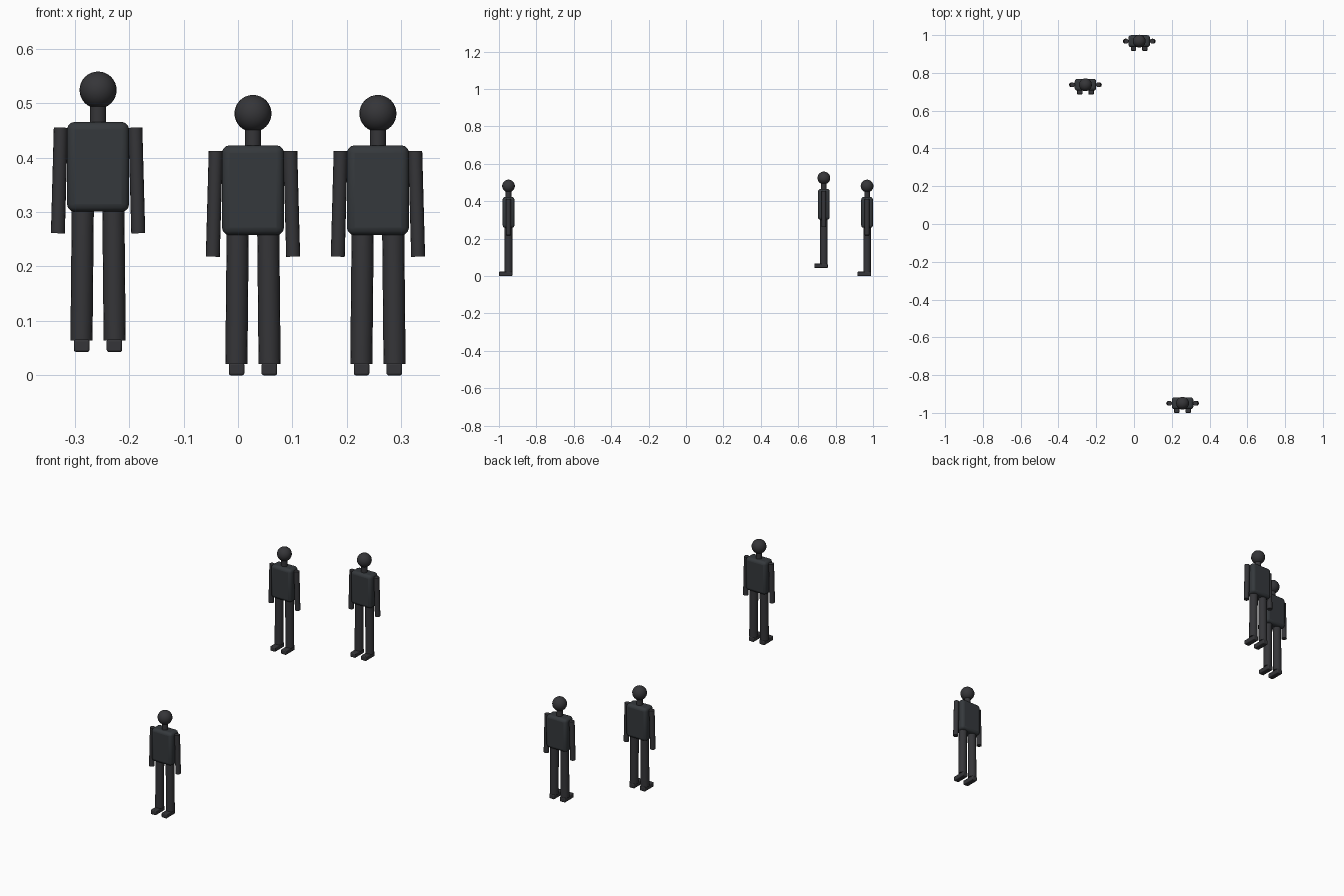
import bpy
from mathutils import Vector

if "Cube" in bpy.data.objects:
    bpy.data.objects.remove(bpy.data.objects["Cube"])


def material(name, rgb):
    m = bpy.data.materials.new(name)
    m.diffuse_color = (*rgb, 1)
    m.use_nodes = True
    m.node_tree.nodes["Principled BSDF"].inputs["Base Color"].default_value = m.diffuse_color
    return m


cloth = material("dark_cloth", (0.035, 0.04, 0.045))
dark = material("dark_grey", (0.036, 0.036, 0.04))


def finish(name, mat):
    ob = bpy.context.object
    ob.name = name
    ob.data.materials.append(mat)
    bpy.ops.object.shade_smooth_by_angle(angle=0.7)
    return ob


def rod(name, a, b, r):
    a, b = Vector(a), Vector(b)
    d = b - a
    bpy.ops.mesh.primitive_cylinder_add(
        vertices=16, radius=r, depth=d.length, location=(a + b) / 2,
        rotation=d.to_track_quat('Z', 'Y').to_euler())
    return finish(name, dark)


def rounded_box(name, centre, size, bevel, mat):
    bpy.ops.mesh.primitive_cube_add(size=1, location=centre)
    ob = bpy.context.object
    ob.scale = size
    bpy.ops.object.transform_apply(location=False, rotation=False, scale=True)
    mod = ob.modifiers.new("round", 'BEVEL')
    mod.width = bevel
    mod.segments = 3
    return finish(name, mat)


def figure(n, x, y, z):
    # head, neck and torso
    bpy.ops.mesh.primitive_uv_sphere_add(segments=24, ring_count=16, radius=0.034,
                                         location=(x, y, z + 0.481))
    finish(f"head_{n}", dark)
    rod(f"neck_{n}", (x, y, z + 0.41), (x, y, z + 0.455), 0.0148)
    rounded_box(f"torso_{n}", (x, y, z + 0.34), (0.114, 0.063, 0.165), 0.014, cloth)
    # mirrored limbs
    for side, s in (("left", -1), ("right", 1)):
        rod(f"{side}_arm_{n}", (x + s * 0.0685, y, z + 0.412),
            (x + s * 0.0738, y, z + 0.218), 0.0128)
        rod(f"{side}_leg_{n}", (x + s * 0.028, y, z + 0.27),
            (x + s * 0.0305, y, z + 0.021), 0.0203)
        rounded_box(f"{side}_foot_{n}", (x + s * 0.03, y - 0.015, z + 0.0115),
                    (0.0285, 0.072, 0.023), 0.004, dark)


# three standing figures, one slightly raised
for n, place in enumerate([(-0.257, 0.737, 0.043), (0.0275, 0.968, 0), (0.257, -0.949, 0)], 1):
    figure(n, *place)
